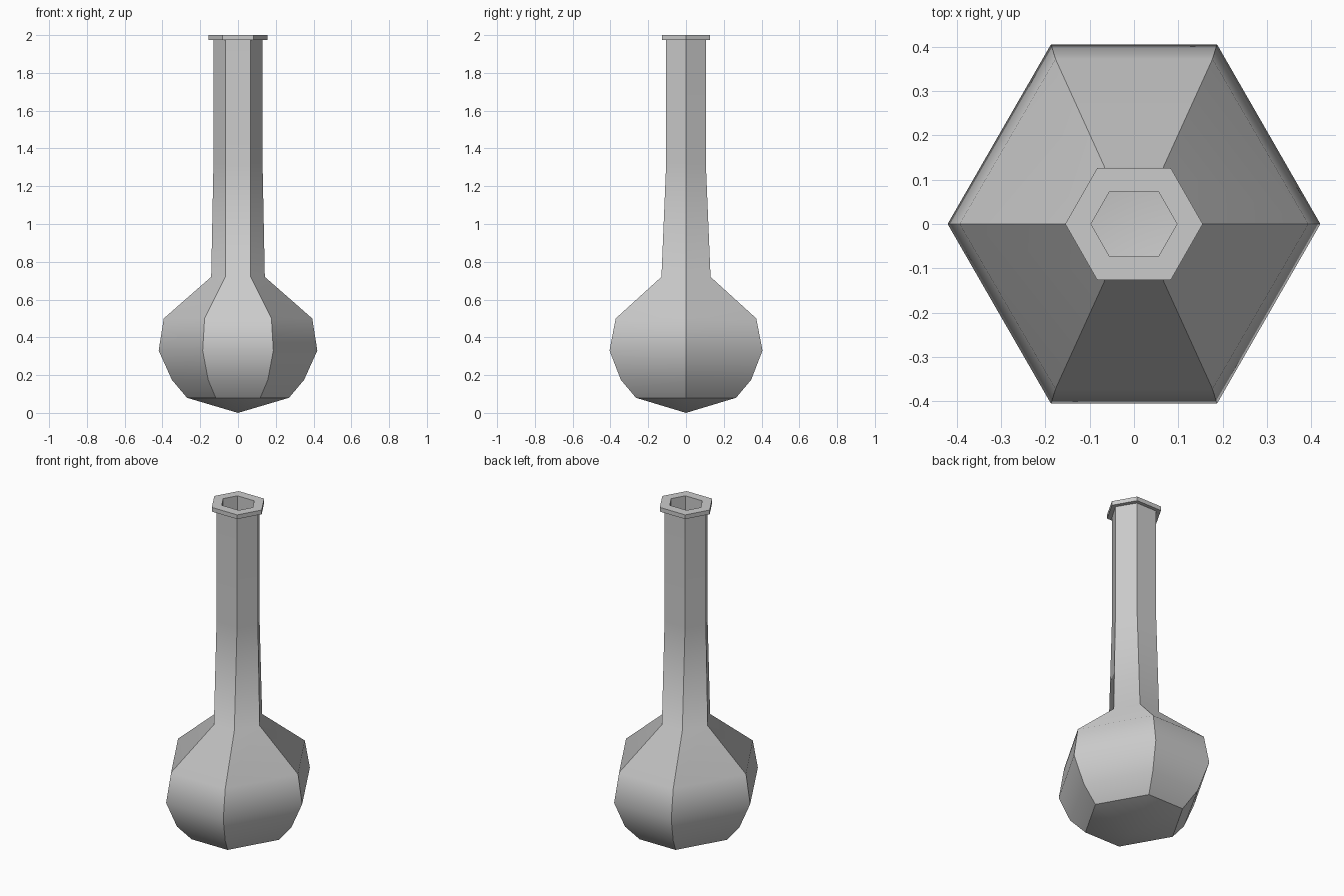
import bpy, bmesh

if "Cube" in bpy.data.objects:
    bpy.data.objects.remove(bpy.data.objects["Cube"])

# Profile levels: z, half width at side corner, half width of front facet, half depth
OUTER = [
    (0.08, 0.27, 0.118, 0.265),
    (0.175, 0.35, 0.158, 0.345),
    (0.33, 0.42, 0.187, 0.405),
    (0.50, 0.393, 0.177, 0.372),
    (0.72, 0.142, 0.067, 0.13),
    (1.32, 0.13, 0.067, 0.105),
    (1.975, 0.13, 0.067, 0.105),
]
LIP = [(1.975, 0.155, 0.083, 0.126), (2.0, 0.155, 0.083, 0.126)]
WALL = 0.033

bm = bmesh.new()


def ring(z, x, fx, y):
    pts = [(x, 0), (fx, y), (-fx, y), (-x, 0), (-fx, -y), (fx, -y)]
    return [bm.verts.new((px, py, z)) for px, py in pts]


def mark_sharp(a, b):
    e = bm.edges.get((a, b))
    if e:
        e.smooth = False


def loft(rings):
    for a, b in zip(rings, rings[1:]):
        for i in range(6):
            j = (i + 1) % 6
            bm.faces.new((a[i], a[j], b[j], b[i]))
            mark_sharp(a[i], b[i])


def cone(loop, z):
    tip = bm.verts.new((0, 0, z))
    for i in range(6):
        bm.faces.new((loop[i], loop[(i + 1) % 6], tip))


# Outer bulb and neck, projecting lip, then the hollow inside
outer = [ring(*p) for p in OUTER]
lip = [ring(*p) for p in LIP]
inner = [ring(2.0, 0.097, 0.055, 0.073)]
for z, x, fx, y in reversed(OUTER[:-1]):
    dz = 0.025 if z < 0.1 else 0.0
    inner.append(ring(z + dz, x - WALL, fx - 0.012, y - WALL + 0.001))
loft(outer + lip + inner)
cone(outer[0], 0.0)
cone(inner[-1], 0.03)

# Crisp rings at the base, lip and mouth; the rest blends smoothly upward
for r in (outer[0], outer[-1], lip[0], lip[1], inner[0], inner[-1]):
    for i in range(6):
        mark_sharp(r[i], r[(i + 1) % 6])
for f in bm.faces:
    f.smooth = True
bmesh.ops.recalc_face_normals(bm, faces=bm.faces[:])

mesh = bpy.data.meshes.new("bottle_vase")
bm.to_mesh(mesh)
bm.free()
obj = bpy.data.objects.new("bottle_vase", mesh)
bpy.context.collection.objects.link(obj)
